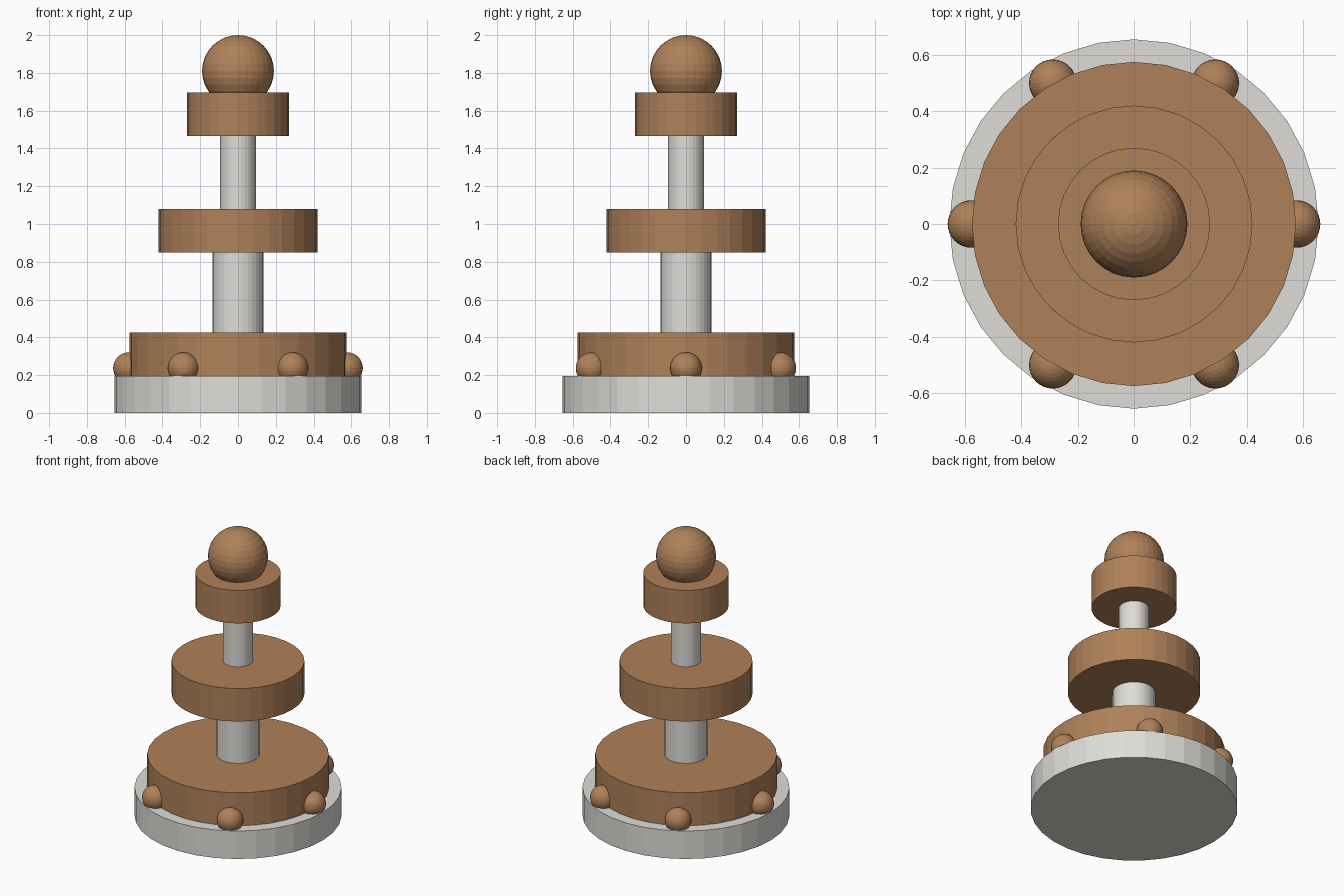
import bpy
from math import cos, sin, radians

cube = bpy.data.objects.get("Cube")
if cube:
    bpy.data.objects.remove(cube, do_unlink=True)


def material(name, rgb):
    mat = bpy.data.materials.new(name)
    mat.use_nodes = True
    colour = (*rgb, 1)
    mat.diffuse_color = colour
    mat.node_tree.nodes["Principled BSDF"].inputs["Base Color"].default_value = colour
    return mat


brown = material("warm brown", (0.43, 0.22, 0.10))
pale = material("pale grey", (0.73, 0.72, 0.68))


def finish(name, mat):
    obj = bpy.context.object
    obj.name = name
    obj.data.materials.append(mat)
    return obj


def disc(name, radius, bottom, top, mat):
    bpy.ops.mesh.primitive_cylinder_add(vertices=32, radius=radius, depth=top - bottom,
                                        location=(0, 0, (bottom + top) / 2))
    return finish(name, mat)


def ball(name, radius, location, mat):
    bpy.ops.mesh.primitive_uv_sphere_add(segments=32, ring_count=16, radius=radius,
                                         location=location)
    return finish(name, mat)


# Base plate and the two posts
disc("base_plate", 0.655, 0, 0.195, pale)
disc("lower_post", 0.135, 0.425, 0.85, pale)
disc("upper_post", 0.095, 1.08, 1.465, pale)

# Three tiers of decreasing size
disc("lower_tier", 0.575, 0.195, 0.425, brown)
disc("middle_tier", 0.42, 0.85, 1.08, brown)
disc("upper_tier", 0.27, 1.465, 1.695, brown)

# Top ball
ball("top_ball", 0.19, (0, 0, 1.81), brown)

# Ring of six small balls around the lower tier
for i in range(6):
    a = radians(60 * i)
    ball(f"rim_ball_{i + 1}", 0.084, (0.577 * cos(a), 0.577 * sin(a), 0.237), brown)
